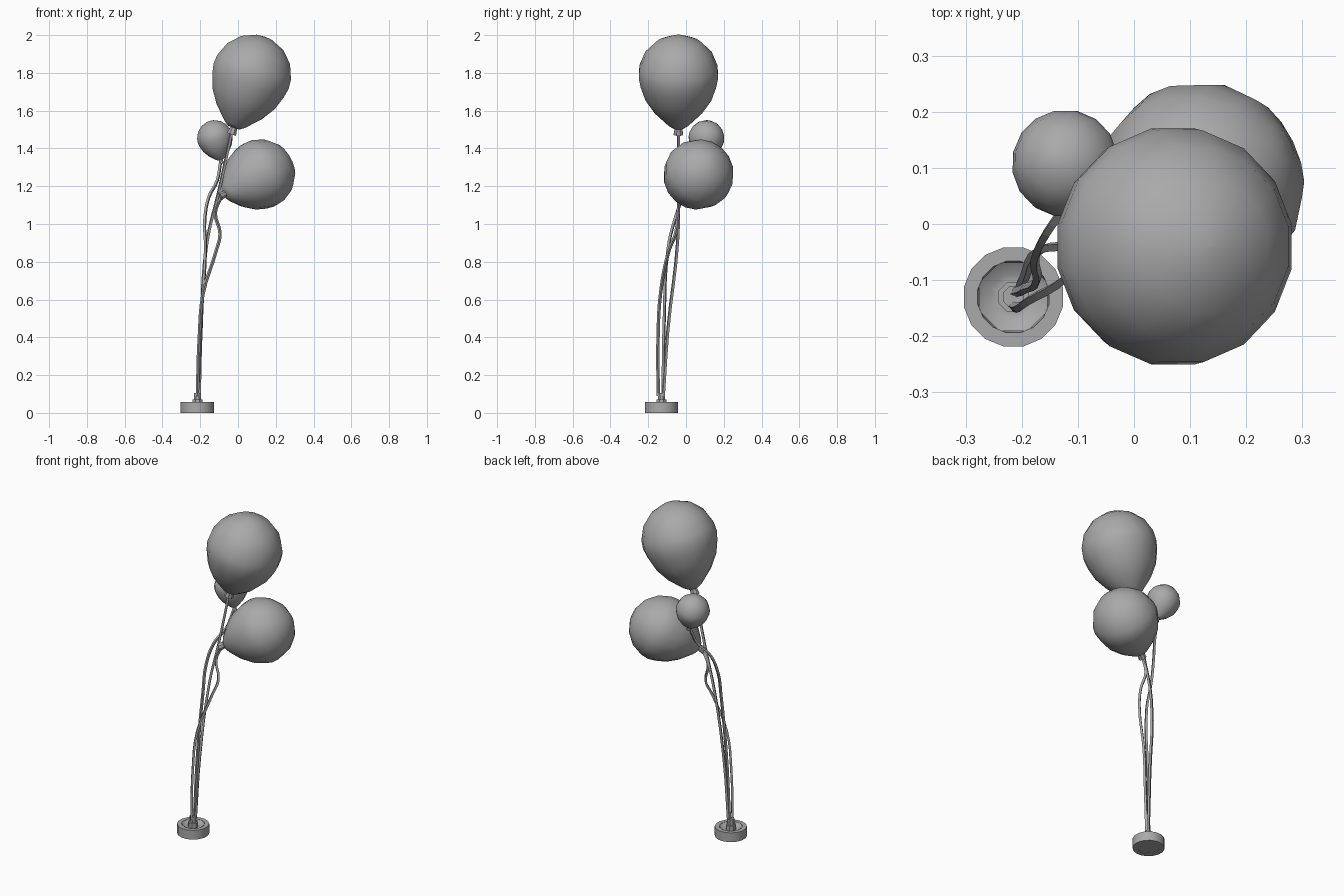
import bpy, bmesh, math
from mathutils import Vector

cube = bpy.data.objects.get("Cube")
if cube:
    bpy.data.objects.remove(cube, do_unlink=True)

grey = bpy.data.materials.new("plain grey")
grey.use_nodes = True
grey.diffuse_color = (0.4, 0.4, 0.4, 1)
grey.node_tree.nodes["Principled BSDF"].inputs["Base Color"].default_value = (0.4, 0.4, 0.4, 1)


def activate(ob):
    bpy.ops.object.select_all(action='DESELECT')
    ob.select_set(True)
    bpy.context.view_layer.objects.active = ob


def lathe(name, profile, sides, origin, axis=(0, 0, 1), angle=40):
    """Revolve (radius, height) points round an axis, flat sides facing +-y."""
    bm = bmesh.new()
    rings = []
    for r, h in profile:
        rings.append([bm.verts.new((r * math.cos(a), r * math.sin(a), h))
                      for a in ((i + 0.5) * math.tau / sides for i in range(sides))])
    for low, high in zip(rings, rings[1:]):
        for i in range(sides):
            j = (i + 1) % sides
            bm.faces.new((low[i], low[j], high[j], high[i]))
    bm.faces.new(rings[0][::-1])
    bm.faces.new(rings[-1])
    # Local y stays close to world y so the facets line up
    z = Vector(axis).normalized()
    x = Vector((0, 1, 0)).cross(z).normalized()
    y = z.cross(x)
    for v in bm.verts:
        v.co = Vector(origin) + x * v.co.x + y * v.co.y + z * v.co.z
    mesh = bpy.data.meshes.new(name)
    bm.to_mesh(mesh)
    bm.free()
    mesh.materials.append(grey)
    ob = bpy.data.objects.new(name, mesh)
    bpy.context.collection.objects.link(ob)
    activate(ob)
    bpy.ops.object.shade_smooth_by_angle(angle=math.radians(angle))


def balloon(name, centre, neck, radius, knot):
    """Teardrop body along neck -> centre, with a flared knot at the neck."""
    axis = Vector(centre) - Vector(neck)
    length = axis.length
    k = radius * 1.02
    lower = [(0.15, 0), (0.27, 0.06), (0.6, 0.3), (0.83, 0.55), (0.95, 0.8)]
    body = [(k * r, length * h - length) for r, h in lower]
    for lat in (-2, 11.25, 33.75, 56.25, 78.75):
        a = math.radians(lat)
        body.append((k * math.cos(a), k * math.sin(a)))
    body.append((0.002, k * 0.995))
    lathe(name + "_balloon", body, 16, centre, axis, 60)
    lathe(name + "_knot", [(knot, -1.4 * knot), (knot * 0.65, 0.5 * knot)], 8, neck, axis)


def string(name, points):
    curve = bpy.data.curves.new(name, 'CURVE')
    curve.dimensions = '3D'
    curve.bevel_depth = 0.009
    curve.bevel_resolution = 0
    curve.resolution_u = 4
    curve.use_fill_caps = True
    spline = curve.splines.new('BEZIER')
    spline.bezier_points.add(len(points) - 1)
    for bp, p in zip(spline.bezier_points, points):
        bp.co = p
        bp.handle_left_type = bp.handle_right_type = 'AUTO'
    curve.materials.append(grey)
    ob = bpy.data.objects.new(name, curve)
    bpy.context.collection.objects.link(ob)
    activate(ob)
    bpy.ops.object.convert(target='MESH')
    bpy.ops.object.shade_flat()


# Weighted base: round rim, octagonal dish and stepped post
SPOT = (-0.215, -0.13, 0)
lathe("base_rim", [(0.06, 0.005), (0.06, 0), (0.09, 0), (0.09, 0.057), (0.065, 0.057), (0.061, 0.035)],
      16, SPOT)
lathe("base_dish", [(0.066, 0.004), (0.066, 0.057), (0.043, 0.04), (0.029, 0.04), (0.029, 0.07),
                    (0.02, 0.07), (0.02, 0.105)], 8, SPOT)

# Balloons
balloon("large", (0.072, -0.04, 1.79), (-0.022, -0.04, 1.51), 0.21, 0.027)
balloon("medium", (0.116, 0.066, 1.262), (-0.07, -0.027, 1.16), 0.184, 0.024)
balloon("small", (-0.122, 0.108, 1.454), (-0.092, 0.095, 1.34), 0.094, 0.015)

# Strings
string("large_string", [(-0.205, -0.12, 0.09), (-0.195, -0.095, 0.45), (-0.165, -0.045, 0.9),
                        (-0.1, -0.04, 1.18), (-0.035, -0.04, 1.48)])
string("medium_string", [(-0.215, -0.147, 0.09), (-0.205, -0.148, 0.4), (-0.185, -0.135, 0.63),
                         (-0.115, -0.09, 0.86), (-0.095, -0.055, 0.95), (-0.12, -0.042, 1.06),
                         (-0.085, -0.035, 1.15)])
string("small_string", [(-0.212, -0.122, 0.09), (-0.195, -0.115, 0.5), (-0.172, -0.095, 0.87),
                        (-0.176, -0.06, 1.02), (-0.155, -0.015, 1.14), (-0.11, 0.05, 1.23),
                        (-0.092, 0.093, 1.33)])
